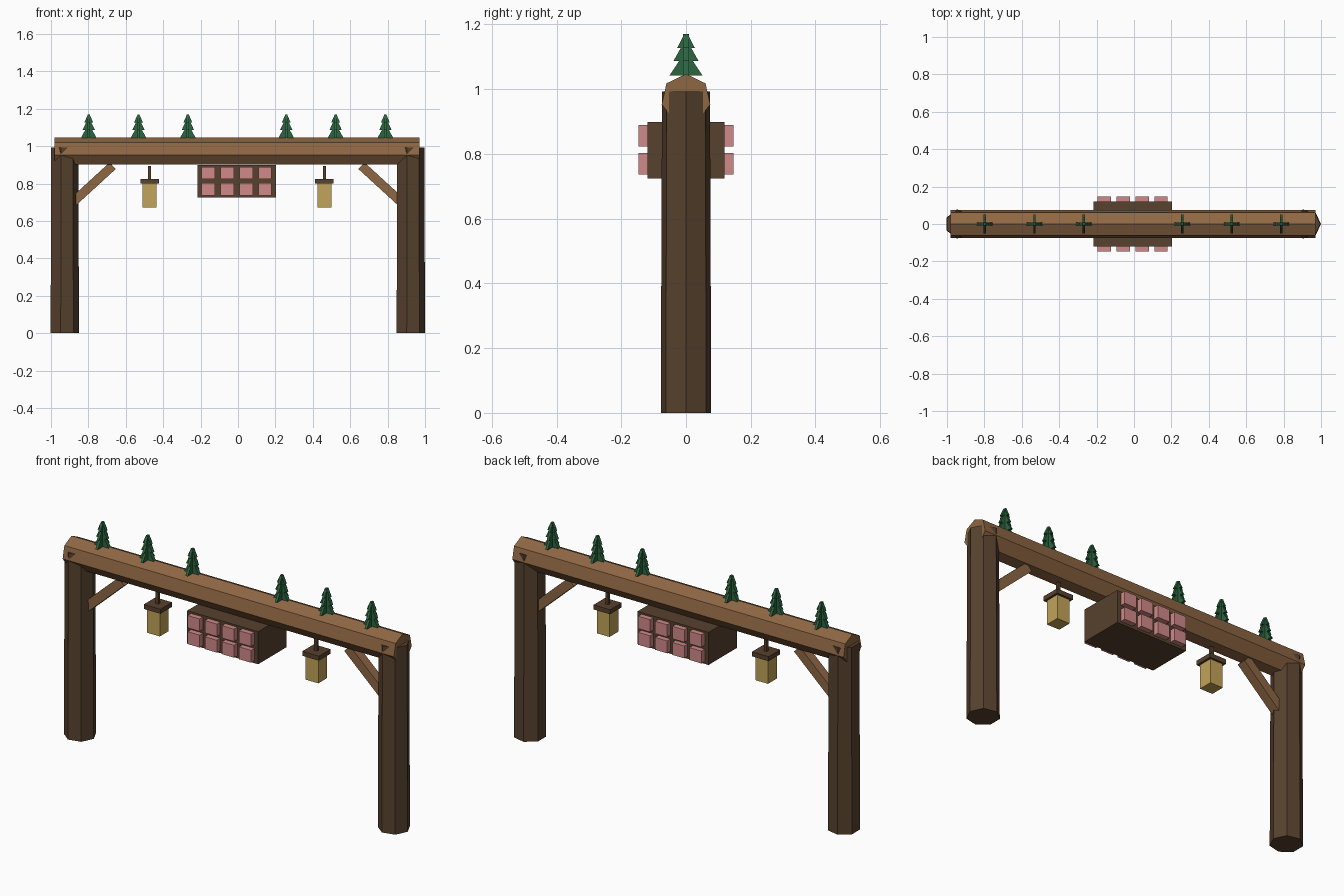
import bpy, math
from mathutils import Matrix, Vector

cube = bpy.data.objects.get("Cube")
if cube:
    bpy.data.objects.remove(cube, do_unlink=True)

CX = -0.005  # centre line between the posts


def material(name, rgb):
    m = bpy.data.materials.new(name)
    m.use_nodes = True
    m.diffuse_color = (*rgb, 1)
    m.node_tree.nodes["Principled BSDF"].inputs["Base Color"].default_value = (*rgb, 1)
    return m


DARK = material("dark wood", (0.095, 0.054, 0.027))
LIGHT = material("light wood", (0.27, 0.135, 0.057))
PINK = material("pink panel", (0.64, 0.25, 0.25))
GOLD = material("lantern gold", (0.54, 0.37, 0.10))
GREEN = material("pine green", (0.025, 0.13, 0.05))


def add_mesh(name, verts, faces, mat):
    mesh = bpy.data.meshes.new(name)
    mesh.from_pydata(verts, [], faces)
    mesh.materials.append(mat)
    obj = bpy.data.objects.new(name, mesh)
    bpy.context.collection.objects.link(obj)
    return obj


def prism(name, lower, upper, mat):
    """Joins two matching outlines with side faces and caps."""
    n = len(lower)
    sides = [(i, (i + 1) % n, (i + 1) % n + n, i + n) for i in range(n)]
    caps = [tuple(reversed(range(n))), tuple(range(n, 2 * n))]
    return add_mesh(name, lower + upper, sides + caps, mat)


def box(name, centre, size, mat, tilt=0):
    x, y, z = (s / 2 for s in size)
    ring = [(-x, -y), (x, -y), (x, y), (-x, y)]
    turn = Matrix.Translation(centre) @ Matrix.Rotation(tilt, 4, "Y")
    lower, upper = ([turn @ Vector((a, b, h)) for a, b in ring] for h in (-z, z))
    return prism(name, lower, upper, mat)


def heptagon(r):
    return [(r * math.cos(i * math.tau / 7), r * math.sin(i * math.tau / 7)) for i in range(7)]


# Crossbeam: seven-sided log with a ridge on top
ends = [[(CX + e, y, 0.97 + z) for z, y in heptagon(0.077)] for e in (0.976, -0.976)]
prism("crossbeam", ends[1], ends[0], LIGHT).data.flip_normals()

for side, label in ((-1, "right"), (1, "left")):
    # Tapered post
    px = CX + side * 0.925
    prism(f"{label}_post",
          [(px + x, y, 0) for x, y in heptagon(0.08)],
          [(px + x, y, 0.993) for x, y in heptagon(0.076)], DARK)

    # Diagonal brace between post and beam
    box(f"{label}_brace", (CX + side * 0.772, 0, 0.797), (0.29, 0.05, 0.048), LIGHT,
        side * math.radians(42.5))

    # Hanging lantern
    lx = CX + side * 0.467
    box(f"{label}_lantern_rod", (lx, 0, 0.857), (0.016, 0.016, 0.072), DARK)
    box(f"{label}_lantern_cap", (lx, 0, 0.811), (0.098, 0.098, 0.024), DARK)
    box(f"{label}_lantern_body", (lx, 0, 0.736), (0.075, 0.075, 0.13), GOLD)

# Central hanging crate with panels on both faces
box("crate", (CX - 0.002, 0, 0.811), (0.418, 0.238, 0.174), DARK)
for face, label in ((-1, "front"), (1, "back")):
    for row in (0, 1):
        for col in range(4):
            box(f"{label}_panel_{row}_{col}",
                (CX - 0.002 + (col - 1.5) * 0.101, face * 0.132, 0.77 + row * 0.086),
                (0.071, 0.03, 0.066), PINK)

# Pine trees: crossed plates with three stepped tiers
HALF = [(1.0, 0), (0.42, 0.045), (0.76, 0.045), (0.32, 0.085), (0.54, 0.085), (0.1, 0.128)]


def tree_plate(name, x, half_width, thick, across):
    outline = [(w * half_width, 1.042 + h) for w, h in HALF]
    outline += [(-w, h) for w, h in reversed(outline)]
    layers = []
    for t in (thick / 2, -thick / 2):
        layers.append([(x + t, w, h) if across else (x + w, -t, h) for w, h in outline])
    obj = prism(name, layers[1], layers[0], GREEN)
    return obj


for i, offset in enumerate((-0.793, -0.527, -0.263, 0.263, 0.527, 0.793)):
    tree_plate(f"tree_{i}_wide_plate", CX + offset, 0.043, 0.018, False)
    tree_plate(f"tree_{i}_cross_plate", CX + offset, 0.051, 0.013, True)
